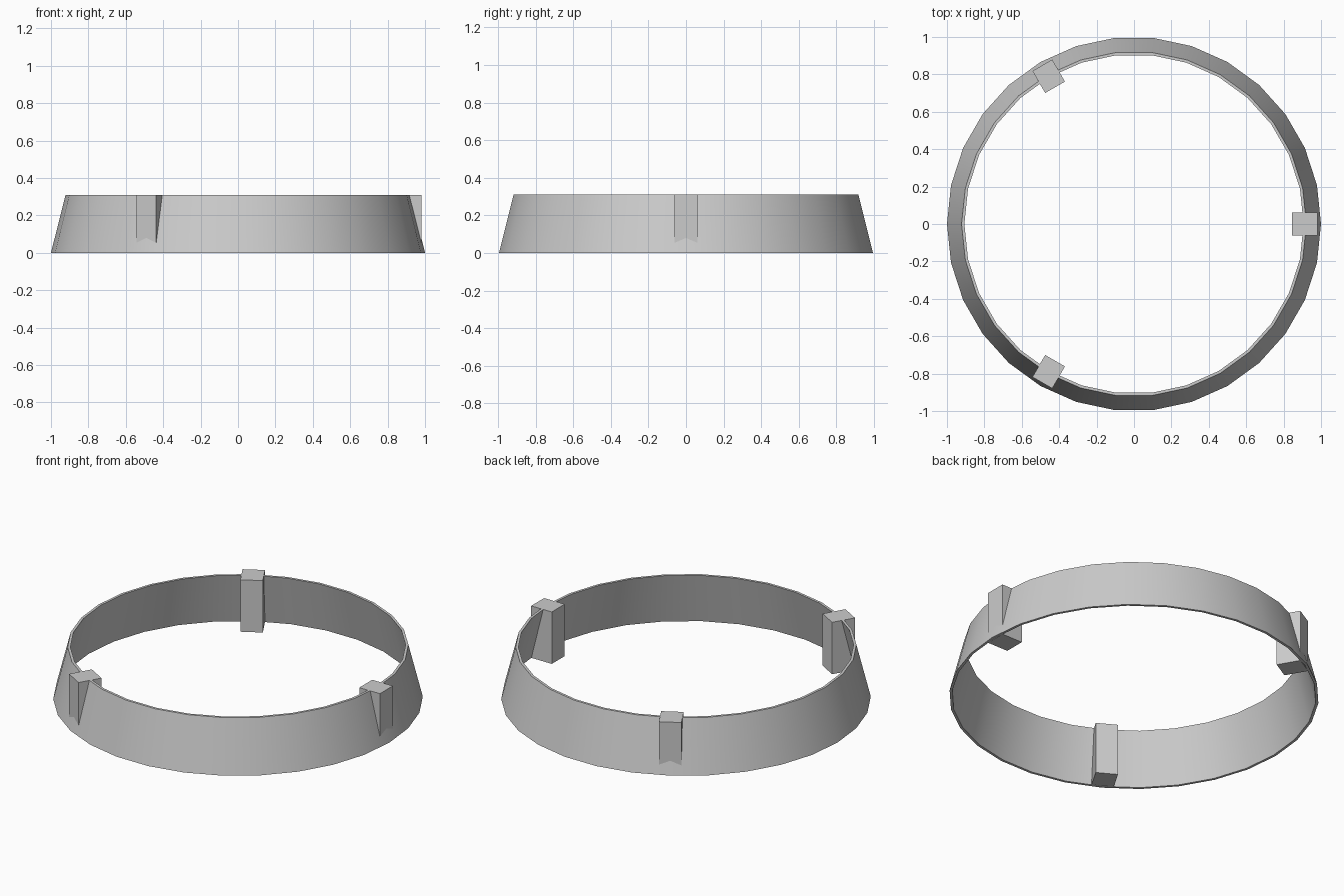
import bpy, bmesh
from math import cos, sin, radians, tau
from mathutils import Matrix

cube = bpy.data.objects.get("Cube")
if cube:
    bpy.data.objects.remove(cube, do_unlink=True)

HEIGHT = 0.31
SEGMENTS = 30

# One plain grey for every part
grey = bpy.data.materials.new("light_grey")
grey.use_nodes = True
colour = (0.6, 0.6, 0.6, 1)
grey.diffuse_color = colour
grey.node_tree.nodes["Principled BSDF"].inputs["Base Color"].default_value = colour


def add_object(name, bm):
    bmesh.ops.recalc_face_normals(bm, faces=bm.faces)
    mesh = bpy.data.meshes.new(name)
    bm.to_mesh(mesh)
    bm.free()
    mesh.materials.append(grey)
    obj = bpy.data.objects.new(name, mesh)
    bpy.context.collection.objects.link(obj)
    return obj


# Tapered thin-walled ring: wall cross-section turned around z
profile = [(1.0, 0), (0.922, HEIGHT), (0.907, HEIGHT), (0.985, 0)]
bm = bmesh.new()
rings = []
for i in range(SEGMENTS):
    a = tau * i / SEGMENTS
    rings.append([bm.verts.new((r * cos(a), r * sin(a), z)) for r, z in profile])
for i, ring in enumerate(rings):
    following = rings[(i + 1) % SEGMENTS]
    for j in range(len(profile)):
        k = (j + 1) % len(profile)
        bm.faces.new((ring[j], following[j], following[k], ring[k]))
ring_wall = add_object("ring_wall", bm)
bpy.ops.object.select_all(action="DESELECT")
ring_wall.select_set(True)
bpy.context.view_layer.objects.active = ring_wall
bpy.ops.object.shade_smooth_by_angle(angle=radians(30))

# Three upright blocks set through the wall
for name, angle in (("left_block", 0), ("back_block", 120), ("front_block", 240)):
    bm = bmesh.new()
    place = (Matrix.Rotation(radians(angle), 4, "Z")
             @ Matrix.Translation((0.912, 0, HEIGHT / 2))
             @ Matrix.Diagonal((0.136, 0.122, HEIGHT, 1)))
    bmesh.ops.create_cube(bm, size=1, matrix=place)
    add_object(name, bm)
